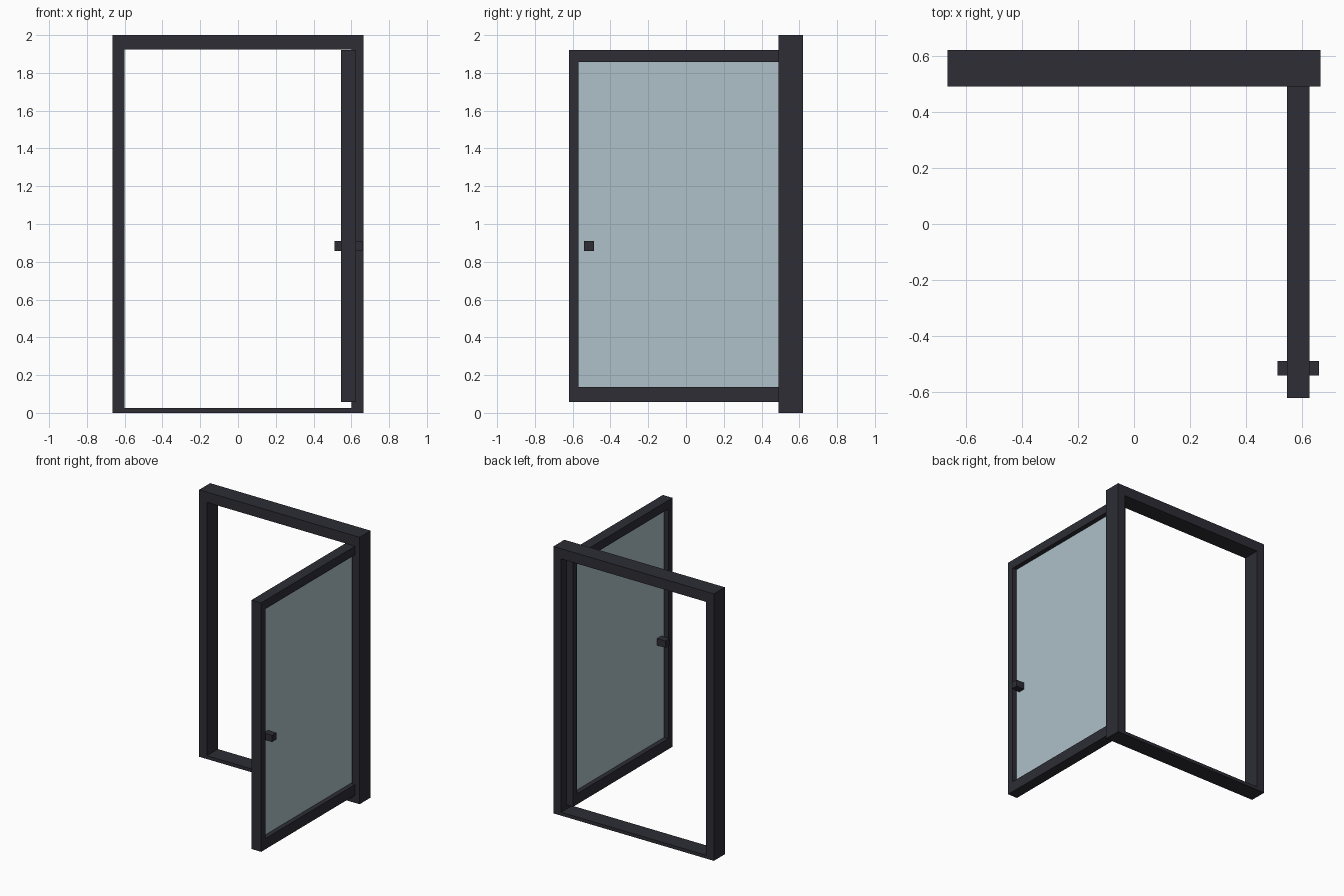
import bpy

if "Cube" in bpy.data.objects:
    bpy.data.objects.remove(bpy.data.objects["Cube"])


def material(name, rgb):
    m = bpy.data.materials.new(name)
    m.diffuse_color = (*rgb, 1.0)
    m.use_nodes = True
    m.node_tree.nodes["Principled BSDF"].inputs["Base Color"].default_value = m.diffuse_color
    return m


DARK = material("charcoal metal", (0.026, 0.026, 0.036))
GLASS = material("pale blue glass", (0.418, 0.533, 0.578))


def box(name, x, y, z, mat):
    """Box spanning the given (low, high) ranges."""
    bpy.ops.mesh.primitive_cube_add(size=1, location=[sum(r) / 2 for r in (x, y, z)])
    ob = bpy.context.object
    ob.name = name
    ob.scale = [r[1] - r[0] for r in (x, y, z)]
    bpy.ops.object.transform_apply(location=False, rotation=False, scale=True)
    ob.data.materials.append(mat)
    return ob


# Fixed outer frame
W, IN = 0.665, 0.601
FY = (0.49, 0.62)
box("left_jamb", (-W, -IN), FY, (0, 2), DARK)
box("right_jamb", (IN, W), FY, (0, 2), DARK)
box("frame_head", (-IN, IN), FY, (1.923, 2), DARK)
box("frame_sill", (-IN, IN), FY, (0, 0.025), DARK)

# Door leaf, swung open at a right angle
DX = (0.546, 0.626)
Y0, Y1, STILE = -0.62, 0.558, 0.05
Z0, Z1 = 0.057, 1.922
GY, GZ = (Y0 + STILE, Y1 - STILE), (0.137, 1.857)
box("door_free_stile", DX, (Y0, GY[0]), (Z0, Z1), DARK)
box("door_hinge_stile", DX, (GY[1], Y1), (Z0, Z1), DARK)
box("door_top_rail", DX, GY, (GZ[1], Z1), DARK)
box("door_bottom_rail", DX, GY, (Z0, GZ[0]), DARK)

# Glass pane recessed in the leaf
box("door_glass", (0.581, 0.591), GY, GZ, GLASS)

# Square pull handle on both faces
for name, x in (("inner_handle", (0.512, 0.581)), ("outer_handle", (0.591, 0.66))):
    box(name, x, (-0.54, -0.488), (0.858, 0.909), DARK)
